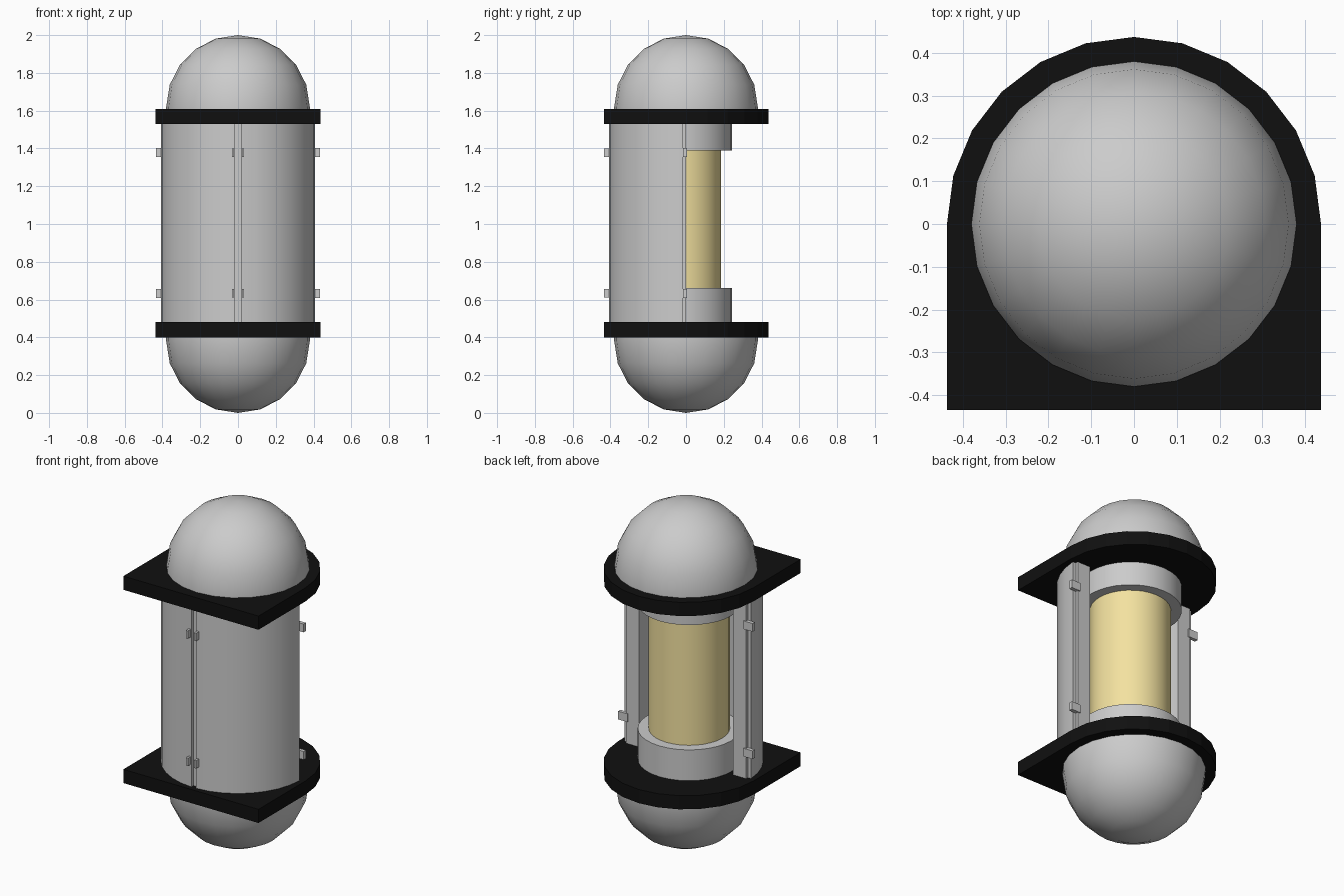
import bpy, bmesh
from math import sin, cos, pi, radians

if "Cube" in bpy.data.objects:
    bpy.data.objects.remove(bpy.data.objects["Cube"])


def material(name, rgb):
    m = bpy.data.materials.new(name)
    m.diffuse_color = (*rgb, 1)
    m.use_nodes = True
    m.node_tree.nodes["Principled BSDF"].inputs["Base Color"].default_value = m.diffuse_color
    return m


def finish(name, bm, mat=None, smooth=None):
    bmesh.ops.recalc_face_normals(bm, faces=bm.faces)
    me = bpy.data.meshes.new(name)
    bm.to_mesh(me)
    bm.free()
    ob = bpy.data.objects.new(name, me)
    bpy.context.collection.objects.link(ob)
    if mat:
        me.materials.append(mat)
    if smooth:
        bpy.ops.object.select_all(action='DESELECT')
        ob.select_set(True)
        bpy.context.view_layer.objects.active = ob
        bpy.ops.object.shade_smooth_by_angle(angle=radians(smooth))
    return ob


def prism(name, outline, z0, z1, mat=None, smooth=None):
    bm = bmesh.new()
    face = bm.faces.new([bm.verts.new((x, y, z0)) for x, y in outline])
    ext = bmesh.ops.extrude_face_region(bm, geom=[face])
    top = [v for v in ext['geom'] if isinstance(v, bmesh.types.BMVert)]
    bmesh.ops.translate(bm, verts=top, vec=(0, 0, z1 - z0))
    return finish(name, bm, mat, smooth)


def arc(r, a0, a1, n, cy=0):
    return [(r * cos(a0 + (a1 - a0) * i / n), cy + r * sin(a0 + (a1 - a0) * i / n))
            for i in range(n + 1)]


def dome(name, z_rim, z_eq, sign):
    bm = bmesh.new()
    R = 0.38
    prof = [(R, z_rim)] + [(R * cos(pi * i / 10), z_eq + sign * R * sin(pi * i / 10))
                           for i in range(6)]
    vs = [bm.verts.new((r, 0, z)) for r, z in prof]
    es = [bm.edges.new(p) for p in zip(vs, vs[1:])]
    bmesh.ops.spin(bm, geom=vs + es, axis=(0, 0, 1), cent=(0, 0, 0),
                   angle=2 * pi, steps=24, use_duplicate=False)
    bmesh.ops.remove_doubles(bm, verts=bm.verts, dist=0.0005)
    return finish(name, bm, None, 40)


def mirror_x(ob):
    mod = ob.modifiers.new("Mirror", 'MIRROR')
    mod.use_axis = (True, False, False)
    mod.use_mirror_merge = False


def box(name, x0, x1, y0, y1, z0, z1):
    return prism(name, [(x0, y0), (x1, y0), (x1, y1), (x0, y1)], z0, z1)


black = material("black_plate", (0.005, 0.005, 0.005))
yellow = material("yellow_core", (0.9, 0.76, 0.35))

# Domed ends
dome("top_dome", 1.60, 1.62, 1)
dome("bottom_dome", 0.42, 0.38, -1)

# D-shaped plates: square at the front, round at the back
W = 0.437
plate = arc(W, 0, pi, 12) + [(-W, -0.435), (W, -0.435)]
prism("bottom_plate", plate, 0.40, 0.48, black)
prism("top_plate", plate, 1.53, 1.61, black)

# Front casing: two mirrored quarter shells, each with notched outer edges
R, RI, G, D = 0.409, 0.305, 0.016, 0.02
a = G / R
shell = arc(R, -pi / 2 + a, -a, 8)
shell += [(R - D, -G), (R - D, 0)]
shell += arc(RI, 0, -pi / 2, 8)
shell += [(0, -R + D), (G, -R + D)]
mirror_x(prism("casing_half", shell, 0.48, 1.53, None, 30))

# Small latches beside the front seam and on the rear edges
for label, z in (("lower", 0.633), ("upper", 1.378)):
    mirror_x(box(label + "_seam_latch", 0.020, 0.033, -0.435, -0.39, z - 0.023, z + 0.023))
    mirror_x(box(label + "_edge_latch", 0.375, 0.435, -0.015, 0.006, z - 0.024, z + 0.024))

# Collars and the coloured core between them
CY = -0.03
collar = arc(0.273, 0, 2 * pi, 32, CY)[:-1]
core = arc(0.215, 0, 2 * pi, 32, CY)[:-1]
prism("bottom_collar", collar, 0.48, 0.66, None, 30)
prism("top_collar", collar, 1.39, 1.53, None, 30)
prism("core", core, 0.66, 1.39, yellow, 30)
